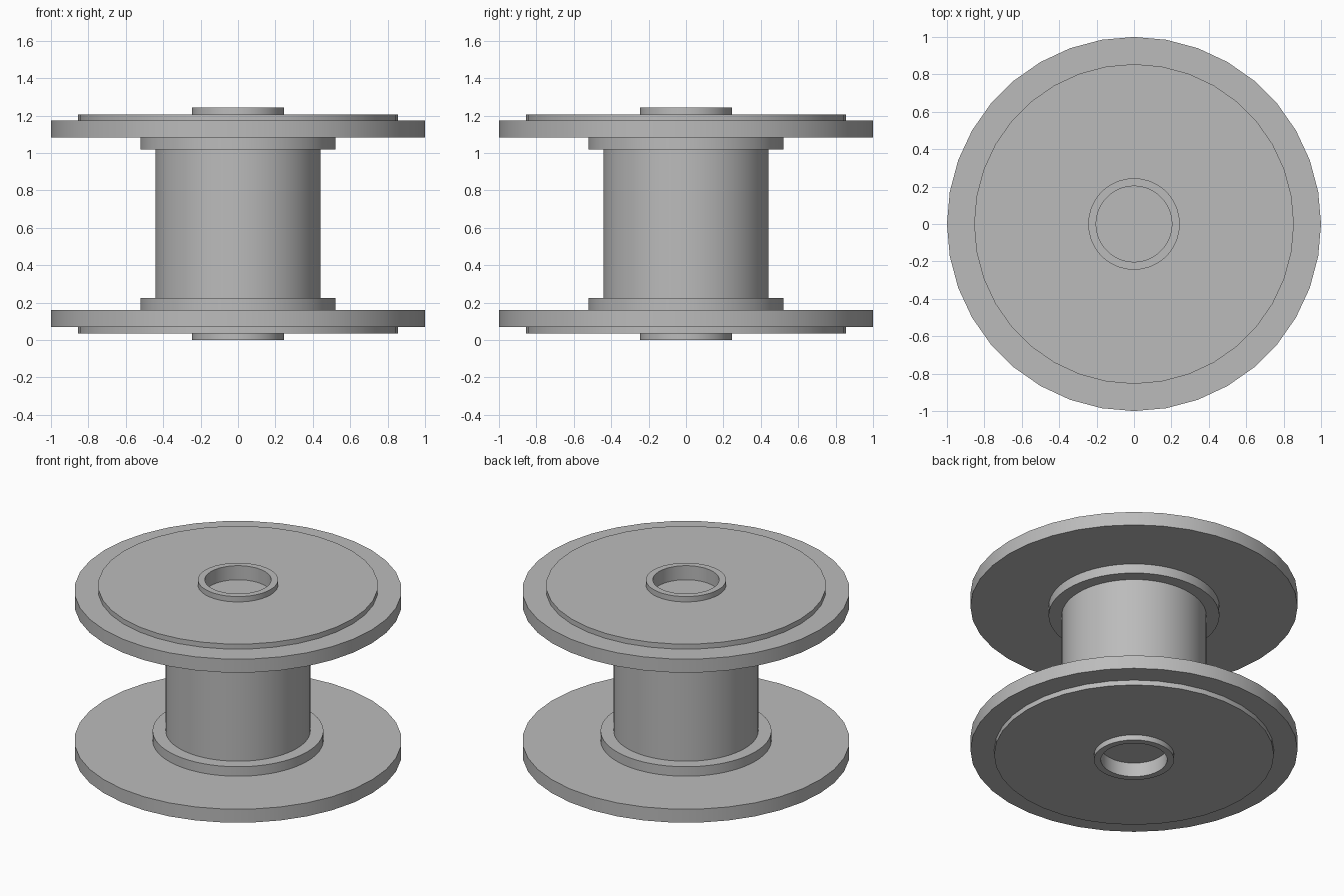
import bpy
import bmesh
import math

cube = bpy.data.objects.get("Cube")
if cube:
    bpy.data.objects.remove(cube, do_unlink=True)

HEIGHT = 1.243

grey = bpy.data.materials.new("plain grey")
grey.use_nodes = True
colour = (0.5, 0.5, 0.5, 1)
grey.diffuse_color = colour
grey.node_tree.nodes["Principled BSDF"].inputs["Base Color"].default_value = colour


def lathe(name, profile, sides, smooth=True):
    """Spin a (radius, height) profile around z; the ends are capped."""
    bm = bmesh.new()
    rings = []
    for r, z in profile:
        rings.append([bm.verts.new((r * math.cos(math.tau * i / sides),
                                    r * math.sin(math.tau * i / sides), z))
                      for i in range(sides)])
    for low, high in zip(rings, rings[1:]):
        for i in range(sides):
            j = (i + 1) % sides
            bm.faces.new((low[i], low[j], high[j], high[i]))
    bm.faces.new(rings[0])
    bm.faces.new(rings[-1])
    bmesh.ops.recalc_face_normals(bm, faces=bm.faces)
    mesh = bpy.data.meshes.new(name)
    bm.to_mesh(mesh)
    bm.free()
    mesh.materials.append(grey)
    obj = bpy.data.objects.new(name, mesh)
    bpy.context.collection.objects.link(obj)
    if smooth:
        bpy.ops.object.select_all(action="DESELECT")
        obj.select_set(True)
        bpy.context.view_layer.objects.active = obj
        bpy.ops.object.shade_smooth_by_angle(angle=math.radians(30))
    return obj


# Central barrel
lathe("barrel", [(0.442, 0.225), (0.442, HEIGHT - 0.225)], 64)

# Both ends share the same parts, flipped for the top
for end, flip in (("bottom", False), ("top", True)):
    def z(h):
        return HEIGHT - h if flip else h

    # Collar between barrel and flange
    lathe(end + "_collar", [(0.522, z(0.225)), (0.522, z(0.161))], 64)

    # Flange, raised disc, hub ring and bore floor as one stepped solid
    lathe(end + "_flange", [(0.522, z(0.161)), (1.0, z(0.161)),
                            (1.0, z(0.07)), (0.855, z(0.07)),
                            (0.855, z(0.036)), (0.245, z(0.036)),
                            (0.245, z(0)), (0.203, z(0)),
                            (0.203, z(0.095))], 36)
